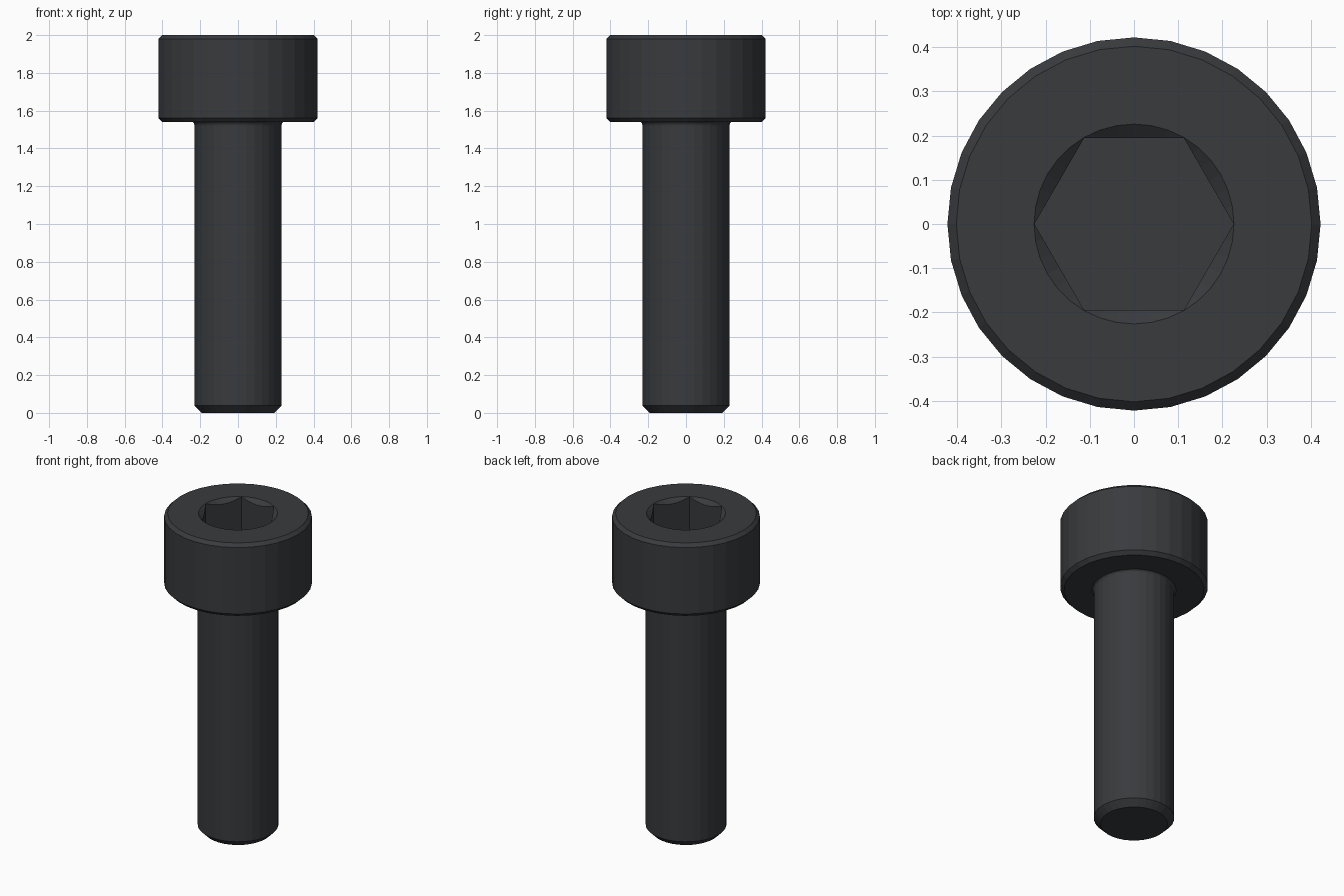
import bpy, bmesh, math

if "Cube" in bpy.data.objects:
    bpy.data.objects.remove(bpy.data.objects["Cube"])

SIDES = 32          # sides of head and shank
SOCKET_SIDES = 36   # points around the hexagonal socket (6 per flat)
RIM, FLAT, DEPTH = 0.226, 0.195, 0.23

bm = bmesh.new()


def ring(points):
    return [bm.verts.new(p) for p in points]


def circle(radius, z, n):
    return ring((radius * math.cos(2 * math.pi * i / n),
                 radius * math.sin(2 * math.pi * i / n), z) for i in range(n))


def skin(a, b):
    n = len(a)
    for i in range(n):
        j = (i + 1) % n
        bm.faces.new((a[i], a[j], b[j], b[i]))


def rim_edges(loop):
    return [bm.edges.get((loop[i - 1], loop[i])) for i in range(len(loop))]


# Shank and head: revolved profile (radius, height)
profile = [(0.192, 0), (0.23, 0.038), (0.23, 1.522), (0.233, 1.533), (0.24, 1.54),
           (0.40, 1.54), (0.422, 1.562), (0.422, 1.98), (0.402, 2.0)]
rings = [circle(r, z, SIDES) for r, z in profile]
for a, b in zip(rings, rings[1:]):
    skin(a, b)
bm.faces.new(rings[0])

# Hexagonal socket: round countersink meeting six flat walls
rim = circle(RIM, 2.0, SOCKET_SIDES)
wall, base = [], []
for i in range(SOCKET_SIDES):
    a = 2 * math.pi * i / SOCKET_SIDES
    r = FLAT / math.cos(a % (math.pi / 3) - math.pi / 6)
    x, y = r * math.cos(a), r * math.sin(a)
    wall.append((x, y, 2.0 - (RIM - r) * 0.8))
    base.append((x, y, 2.0 - DEPTH))
wall, base = ring(wall), ring(base)
skin(rim, wall)
skin(wall, base)
bm.faces.new(base)

# Flat top of the head between outer edge and socket rim
bmesh.ops.triangle_fill(bm, use_beauty=True, normal=(0, 0, 1),
                        edges=rim_edges(rings[-1]) + rim_edges(rim))
bmesh.ops.recalc_face_normals(bm, faces=bm.faces[:])

mesh = bpy.data.meshes.new("socket_head_bolt")
bm.to_mesh(mesh)
bm.free()
bolt = bpy.data.objects.new("socket_head_bolt", mesh)
bpy.context.collection.objects.link(bolt)

# Blackened steel
steel = bpy.data.materials.new("black_steel")
steel.diffuse_color = (0.04, 0.043, 0.047, 1)
steel.use_nodes = True
steel.node_tree.nodes["Principled BSDF"].inputs["Base Color"].default_value = steel.diffuse_color
mesh.materials.append(steel)
